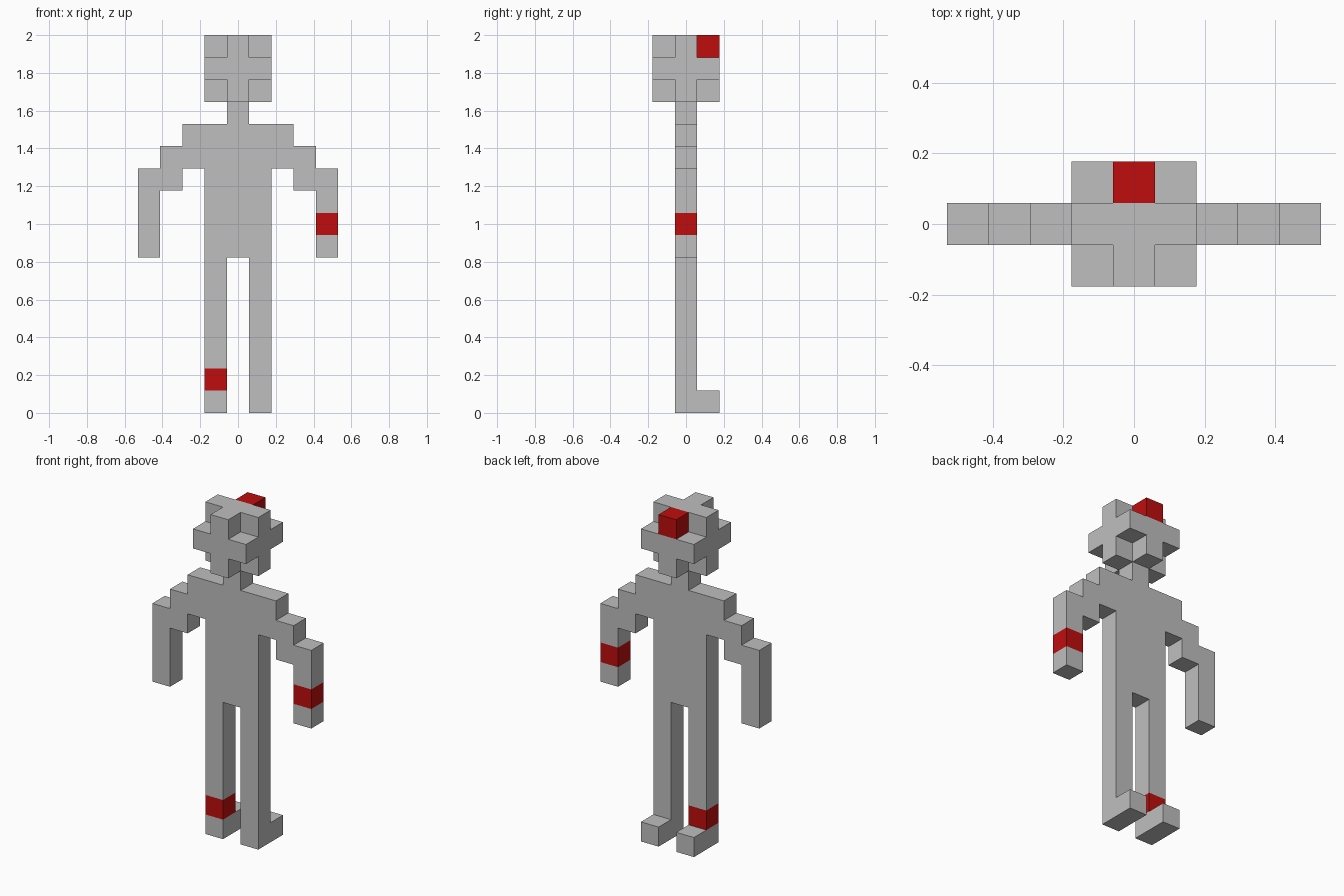
import bpy, bmesh, math
from itertools import product
from mathutils import Vector

cube = bpy.data.objects.get("Cube")
if cube:
    bpy.data.objects.remove(cube, do_unlink=True)

U = 2 / 17  # edge of one block


def material(name, rgb):
    m = bpy.data.materials.new(name)
    m.use_nodes = True
    m.diffuse_color = (*rgb, 1)
    m.node_tree.nodes["Principled BSDF"].inputs["Base Color"].default_value = (*rgb, 1)
    return m


GREY = material("light grey", (0.52, 0.52, 0.52))
RED = material("red", (0.52, 0.004, 0.004))


def box(x, y, z):
    """Block cells in inclusive (first, last) ranges."""
    return set(product(*(range(a, b + 1) for a, b in (x, y, z))))


def part(name, cells, mat=GREY):
    """One clean shell around a set of block cells."""
    bm = bmesh.new()
    for c in cells:
        mid = Vector(c) + Vector((0, 0, 0.5))
        for axis, sign in product(range(3), (-1, 1)):
            n = Vector((0, 0, 0))
            n[axis] = sign
            if tuple(int(a + b) for a, b in zip(c, n)) in cells:
                continue
            s = Vector((0, 0, 0))
            s[(axis + 1) % 3] = sign
            t = Vector((0, 0, 0))
            t[(axis + 2) % 3] = 1
            quad = [(-1, -1), (1, -1), (1, 1), (-1, 1)]
            bm.faces.new([bm.verts.new((mid + (n + s * i + t * j) / 2) * U) for i, j in quad])
    bmesh.ops.remove_doubles(bm, verts=bm.verts, dist=1e-4)
    bmesh.ops.dissolve_limit(bm, angle_limit=math.radians(1), verts=bm.verts, edges=bm.edges)
    mesh = bpy.data.meshes.new(name)
    bm.to_mesh(mesh)
    bm.free()
    mesh.materials.append(mat)
    obj = bpy.data.objects.new(name, mesh)
    bpy.context.collection.objects.link(obj)
    return obj


# Accent blocks
bump = {(0, 1, 16)}
wrist = {(4, 0, 8)}
ankle = {(-1, 0, 1)}
part("crown_block", bump, RED)
part("left_wrist_band", wrist, RED)
part("right_ankle_band", ankle, RED)

# Head: a three-block cube with its eight corners removed
head = {c for c in box((-1, 1), (-1, 1), (14, 16))
        if abs(c[0]) + abs(c[1]) + abs(c[2] - 15) < 3}
part("head", head - bump)

# Neck and torso
part("neck", box((0, 0), (0, 0), (13, 13)))
part("torso", box((-1, 1), (0, 0), (7, 12)))

# Stepped arms, and legs with feet pointing backwards
arm = (box((2, 2), (0, 0), (11, 12)) | box((3, 3), (0, 0), (10, 11))
       | box((4, 4), (0, 0), (7, 10)))
leg = box((1, 1), (0, 0), (0, 6)) | {(1, 1, 0)}
for side, name in ((1, "left"), (-1, "right")):
    part(name + "_arm", {(side * x, y, z) for x, y, z in arm} - wrist)
    part(name + "_leg", {(side * x, y, z) for x, y, z in leg} - ankle)
